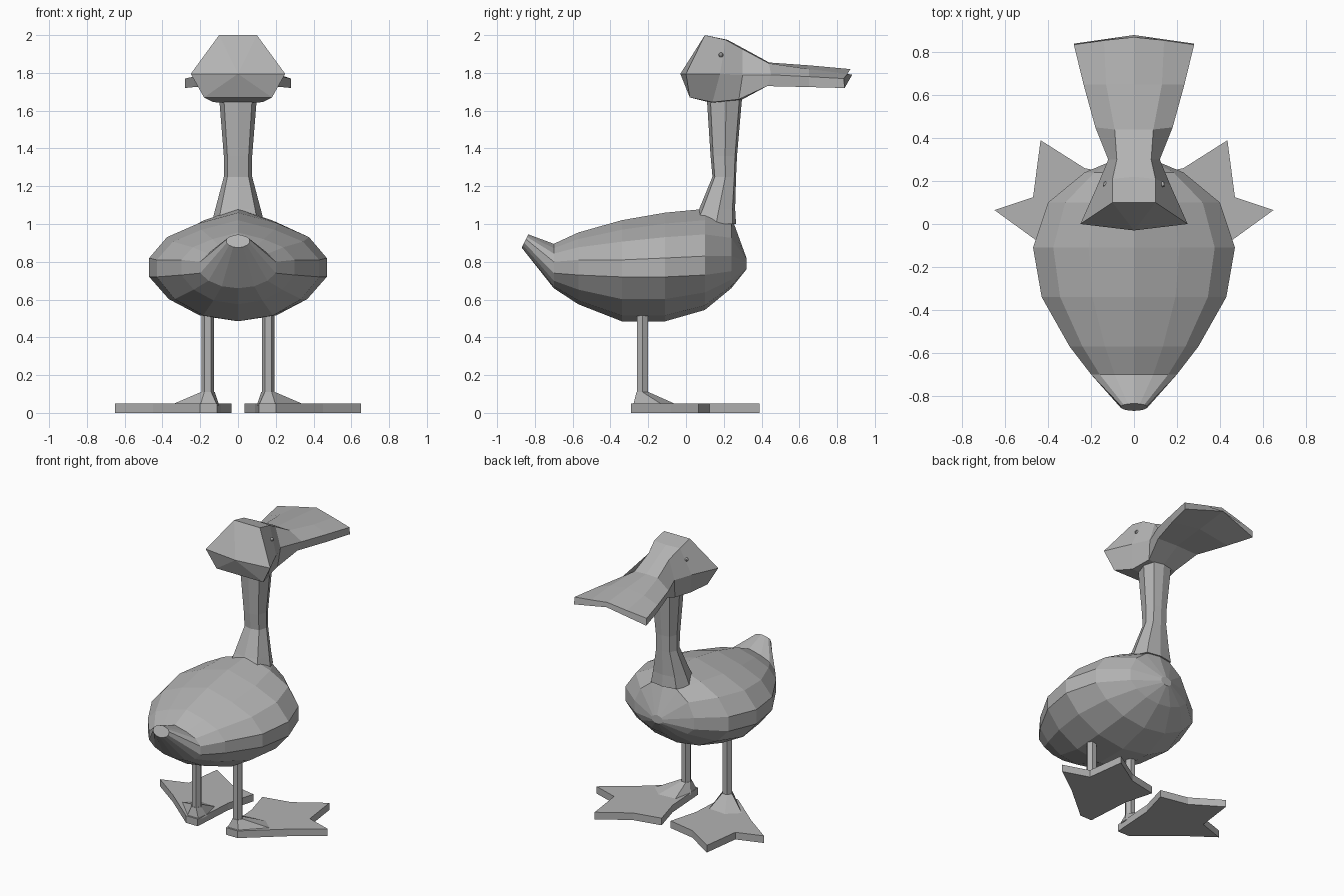
import bpy, bmesh, math
from mathutils import Vector

cube = bpy.data.objects.get("Cube")
if cube:
    bpy.data.objects.remove(cube, do_unlink=True)

grey = bpy.data.materials.new("plain grey")
grey.use_nodes = True
grey.diffuse_color = (0.45, 0.45, 0.45, 1)
grey.node_tree.nodes["Principled BSDF"].inputs["Base Color"].default_value = (0.45, 0.45, 0.45, 1)


def finish(name, bm, mirror=False):
    """Turn a bmesh into a flat-shaded object, optionally mirrored across x."""
    bmesh.ops.recalc_face_normals(bm, faces=bm.faces)
    mesh = bpy.data.meshes.new(name)
    bm.to_mesh(mesh)
    bm.free()
    mesh.materials.append(grey)
    obj = bpy.data.objects.new(name, mesh)
    bpy.context.collection.objects.link(obj)
    if mirror:
        obj.modifiers.new("mirror", 'MIRROR').use_mirror_merge = False
    return obj


def loft(name, rings, pole=None, mirror=False):
    """Skin a row of equal rings; the first end may close on a pole point."""
    bm = bmesh.new()
    loops = [[bm.verts.new(p) for p in ring] for ring in rings]
    n = len(loops[0])
    for a, b in zip(loops, loops[1:]):
        for i in range(n):
            j = (i + 1) % n
            bm.faces.new((a[i], a[j], b[j], b[i]))
    if pole:
        tip = bm.verts.new(pole)
        for i in range(n):
            bm.faces.new((loops[0][i], loops[0][(i + 1) % n], tip))
    else:
        bm.faces.new(loops[0])
    bm.faces.new(loops[-1])
    return finish(name, bm, mirror)


def both_sides(half):
    """Complete a half ring whose first and last points lie on x = 0."""
    return half + [(-x, y, z) for x, y, z in half[-2:0:-1]]


# Body: cross-sections along y, with a flat band round the widest part
def body_ring(y, w, bottom, lo, hi, top, lean=0):
    half = [(0, bottom), (0.43, lo + 0.87 * (bottom - lo)), (0.78, lo + 0.5 * (bottom - lo)),
            (1, lo), (1, hi),
            (0.8, hi + 0.46 * (top - hi)), (0.45, hi + 0.76 * (top - hi)), (0, top)]
    return both_sides([(x * w, y + lean * (z - bottom), z) for x, z in half])


loft("body", [body_ring(*s) for s in (
    (-0.87, 0.06, 0.875, 0.90, 0.92, 0.945, 0.5),
    (-0.70, 0.20, 0.66, 0.74, 0.80, 0.895),
    (-0.57, 0.30, 0.575, 0.73, 0.81, 0.955),
    (-0.34, 0.43, 0.485, 0.72, 0.81, 1.02),
    (-0.11, 0.47, 0.485, 0.72, 0.82, 1.06),
    (0.10, 0.40, 0.545, 0.73, 0.83, 1.08),
    (0.24, 0.23, 0.66, 0.75, 0.83, 1.04),
    (0.32, 0.04, 0.76, 0.78, 0.80, 0.82))])


# Neck: eight-sided rings, given by height, back, front and half width
def neck_ring(z, back, front, w):
    mid, depth = (back + front) / 2, (front - back) / 2
    half = [(0, 1), (0.7, 0.85), (1, 0.1), (0.75, -0.8), (0, -1)]
    return both_sides([(x * w, mid + y * depth, z) for x, y in half])


loft("neck", [neck_ring(*s) for s in (
    (1.0, 0.03, 0.265, 0.14), (1.08, 0.07, 0.26, 0.12), (1.25, 0.14, 0.265, 0.075),
    (1.36, 0.13, 0.27, 0.075), (1.67, 0.11, 0.297, 0.10))])

# Head and bill: one skin from the back of the head to the bill tip
head = [
    [(0, 0.10, 2.0), (0.10, 0.10, 2.0), (0.25, 0.0, 1.795), (0.18, 0.02, 1.67), (0, 0.02, 1.67)],
    [(0, 0.22, 1.975), (0.10, 0.21, 1.975), (0.17, 0.18, 1.795), (0.13, 0.14, 1.645), (0, 0.14, 1.64)],
    [(0, 0.34, 1.91), (0.08, 0.30, 1.925), (0.12, 0.30, 1.79), (0.11, 0.28, 1.66), (0, 0.28, 1.65)],
    [(0, 0.44, 1.855), (0.09, 0.44, 1.85), (0.18, 0.45, 1.79), (0.16, 0.43, 1.73), (0, 0.43, 1.735)],
    [(0, 0.65, 1.84), (0.13, 0.65, 1.82), (0.235, 0.65, 1.78), (0.23, 0.65, 1.725), (0, 0.65, 1.76)],
    [(0, 0.87, 1.82), (0.14, 0.855, 1.795), (0.28, 0.835, 1.77), (0.28, 0.84, 1.72), (0, 0.88, 1.79)]]
loft("head_and_bill", [both_sides(h) for h in head], pole=(0, -0.03, 1.795))

# Eyes: small studs on the sides of the head
bm = bmesh.new()
bmesh.ops.create_uvsphere(bm, u_segments=8, v_segments=6, radius=0.013)
bmesh.ops.translate(bm, verts=bm.verts, vec=Vector((0.132, 0.185, 1.895)))
finish("eyes", bm, mirror=True)


# Legs: six-sided posts
def leg_ring(z, r=0.034):
    return [(0.16 + r * math.cos(a), -0.23 + r * math.sin(a), z)
            for a in (math.tau * i / 6 for i in range(6))]


loft("legs", [leg_ring(0.1), leg_ring(0.56)], mirror=True)

# Ankles: flare from the leg down onto the foot
flare = [(0.36, -0.12), (0.27, -0.04), (0.13, -0.05), (0.10, -0.2), (0.11, -0.28), (0.20, -0.28)]
loft("ankles", [[(x, y, 0.04) for x, y in flare], leg_ring(0.11, 0.037)], mirror=True)

# Webbed feet: a three-toed outline with thickness
outline = [(0.11, -0.29), (0.20, -0.29), (0.45, -0.08), (0.65, 0.065), (0.47, 0.125),
           (0.435, 0.39), (0.23, 0.26), (0.035, 0.22), (0.09, 0.02)]
loft("feet", [[(x, y, z) for x, y in outline] for z in (0, 0.05)], mirror=True)
